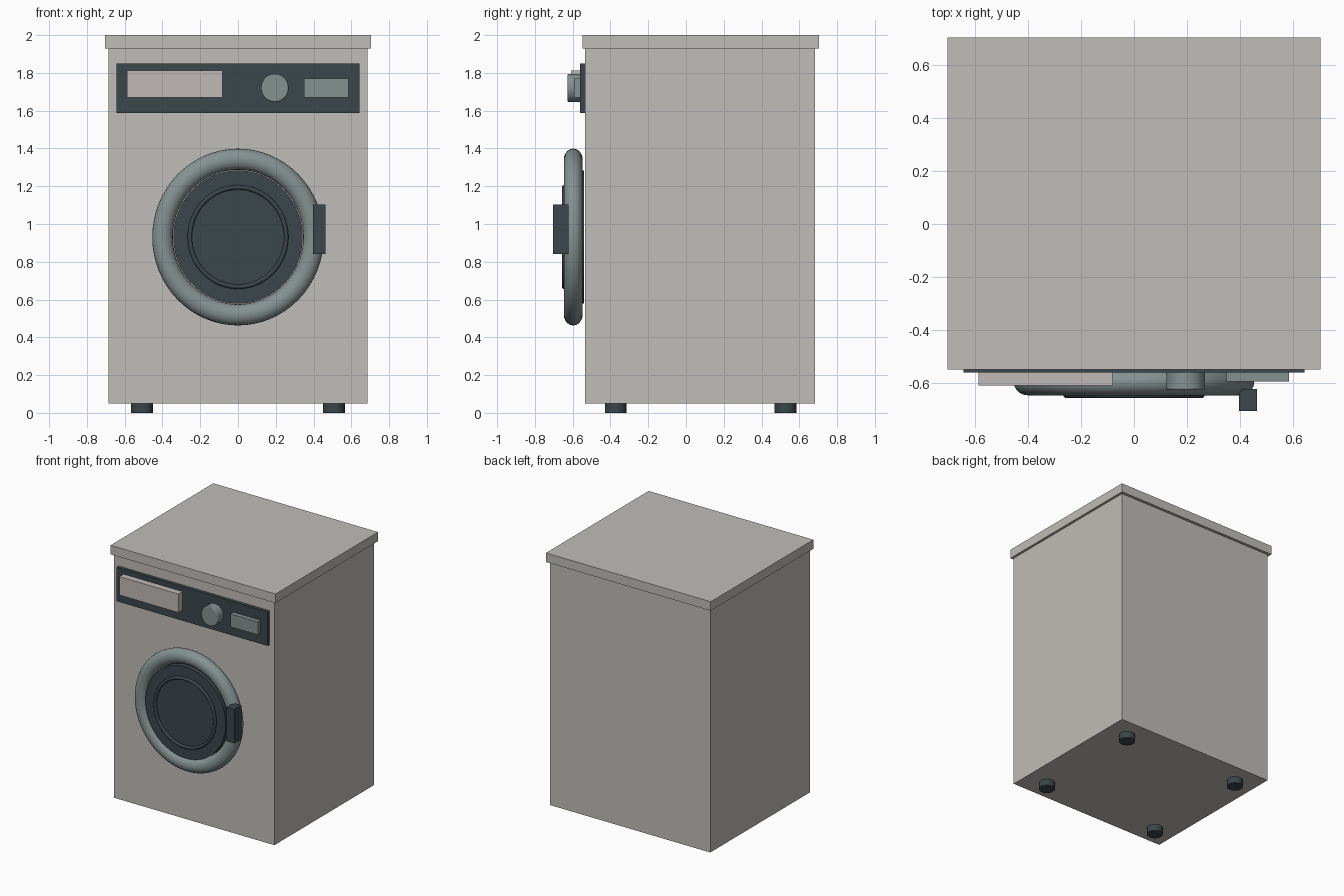
import bpy
import math

old = bpy.data.objects.get("Cube")
if old:
    bpy.data.objects.remove(old)


def material(name, r, g, b):
    m = bpy.data.materials.new(name)
    m.use_nodes = True
    m.diffuse_color = (r, g, b, 1)
    m.node_tree.nodes["Principled BSDF"].inputs["Base Color"].default_value = (r, g, b, 1)
    return m


enamel = material("warm_white_enamel", 0.53, 0.51, 0.48)
plastic = material("drawer_plastic", 0.53, 0.49, 0.465)
steel = material("grey_green_steel", 0.235, 0.285, 0.285)
dark = material("dark_slate", 0.043, 0.062, 0.07)


def finish(name, mat, smooth=True):
    ob = bpy.context.object
    ob.name = name
    bpy.ops.object.transform_apply(location=False, rotation=True, scale=True)
    ob.data.materials.append(mat)
    if smooth:
        bpy.ops.object.shade_smooth_by_angle(angle=math.radians(35))
    return ob


def box(name, mat, x, y, z):
    """Box spanning the (low, high) pairs x, y and z."""
    spans = (x, y, z)
    bpy.ops.mesh.primitive_cube_add(size=1, location=[sum(s) / 2 for s in spans])
    bpy.context.object.scale = [s[1] - s[0] for s in spans]
    return finish(name, mat, False)


def bevel(ob, width):
    mod = ob.modifiers.new("soft_edge", "BEVEL")
    mod.width = width
    mod.segments = 2
    mod.limit_method = "ANGLE"


def front_disc(name, mat, x, z, r, y, squash=1, sides=64):
    """Cylinder along y, slightly narrower in x when squashed."""
    bpy.ops.mesh.primitive_cylinder_add(
        vertices=sides, radius=r, depth=y[1] - y[0],
        location=(x, sum(y) / 2, z), rotation=(math.pi / 2, 0, 0))
    bpy.context.object.scale = (squash, 1, 1)
    return finish(name, mat)


def front_ring(name, mat, z, y, major, minor, squash, flat):
    """Torus facing the front, flattened along its axis."""
    bpy.ops.mesh.primitive_torus_add(
        major_segments=64, minor_segments=20, major_radius=major,
        minor_radius=minor, location=(0, y, z), rotation=(math.pi / 2, 0, 0))
    bpy.context.object.scale = (squash, 1, flat)
    return finish(name, mat)


# Cabinet and worktop
box("cabinet", enamel, (-0.685, 0.685), (-0.534, 0.682), (0.05, 1.94))
box("worktop", enamel, (-0.704, 0.704), (-0.549, 0.704), (1.93, 2.0))

# Control panel with drawer, knob and display
box("control_panel", dark, (-0.644, 0.644), (-0.56, -0.53), (1.588, 1.85))
box("detergent_drawer", plastic, (-0.587, -0.081), (-0.61, -0.55), (1.67, 1.813))
box("display", steel, (0.35, 0.585), (-0.594, -0.55), (1.67, 1.77))
knob = front_disc("program_knob", steel, 0.195, 1.72, 0.075, (-0.627, -0.55), 0.97, 32)
bevel(knob, 0.006)

# Round door
DOOR_Z, SQUASH = 0.931, 0.97
front_ring("door_ring", steel, DOOR_Z, -0.597, 0.412, 0.056, SQUASH, 0.89)
front_disc("door_glass", dark, 0, DOOR_Z, 0.353, (-0.64, -0.54), SQUASH)
front_ring("glass_rim", dark, DOOR_Z, -0.645, 0.263, 0.012, SQUASH, 1)
box("door_handle", dark, (0.397, 0.464), (-0.705, -0.622), (0.842, 1.104))

# Feet
for side, x in (("left", 0.508), ("right", -0.508)):
    for end, y in (("front", -0.372), ("back", 0.527)):
        bpy.ops.mesh.primitive_cylinder_add(
            vertices=24, radius=0.058, depth=0.06, location=(x, y, 0.03))
        finish(f"{end}_{side}_foot", dark)
